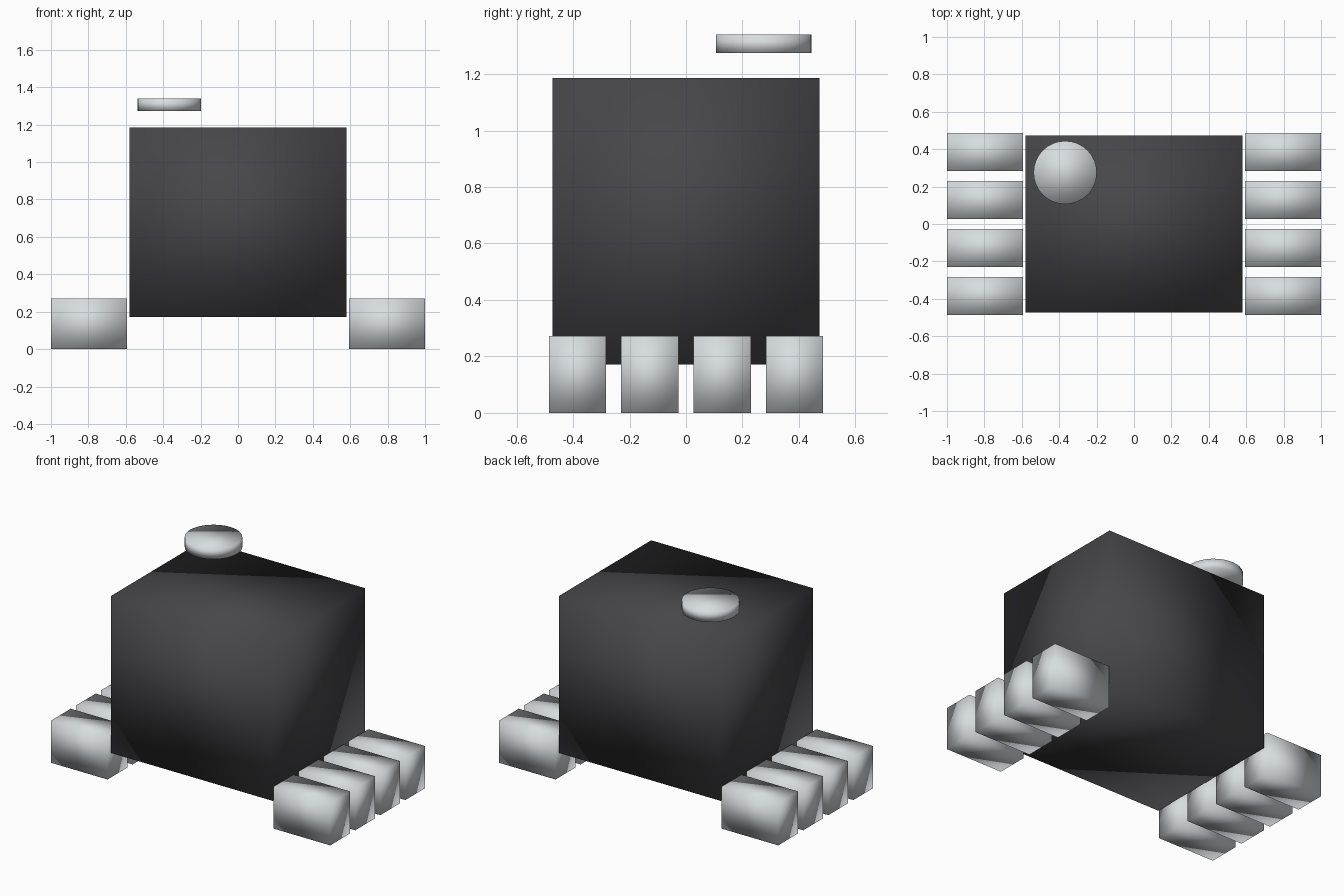
import bpy

default = bpy.data.objects.get("Cube")
if default:
    bpy.data.objects.remove(default, do_unlink=True)


def material(name, rgb):
    mat = bpy.data.materials.new(name)
    mat.use_nodes = True
    mat.diffuse_color = (*rgb, 1)
    mat.node_tree.nodes["Principled BSDF"].inputs["Base Color"].default_value = (*rgb, 1)
    return mat


def finish(name, mat):
    obj = bpy.context.object
    obj.name = name
    obj.data.materials.append(mat)
    # Normals blend across every edge, giving the pillowy shading
    bpy.ops.object.shade_smooth()
    return obj


def box(name, center, size, mat):
    bpy.ops.mesh.primitive_cube_add(size=1, location=center)
    bpy.context.object.scale = size
    bpy.ops.object.transform_apply(location=False, rotation=False, scale=True)
    return finish(name, mat)


black = material("charcoal plastic", (0.062, 0.06, 0.066))
silver = material("silver metal", (0.68, 0.72, 0.74))

# Chip package
box("body", (0, 0, 0.678), (1.16, 0.945, 1.015), black)

# Four block pins along each side
for side, x in (("right", -0.797), ("left", 0.797)):
    for i in range(4):
        y = (i - 1.5) * 0.256
        box(f"{side}_pin_{i + 1}", (x, y, 0.136), (0.406, 0.203, 0.272), silver)

# Marker disc floating over the back right corner
bpy.ops.mesh.primitive_cylinder_add(vertices=32, radius=0.169, depth=0.066,
                                    location=(-0.368, 0.275, 1.307))
finish("marker_disc", silver)
